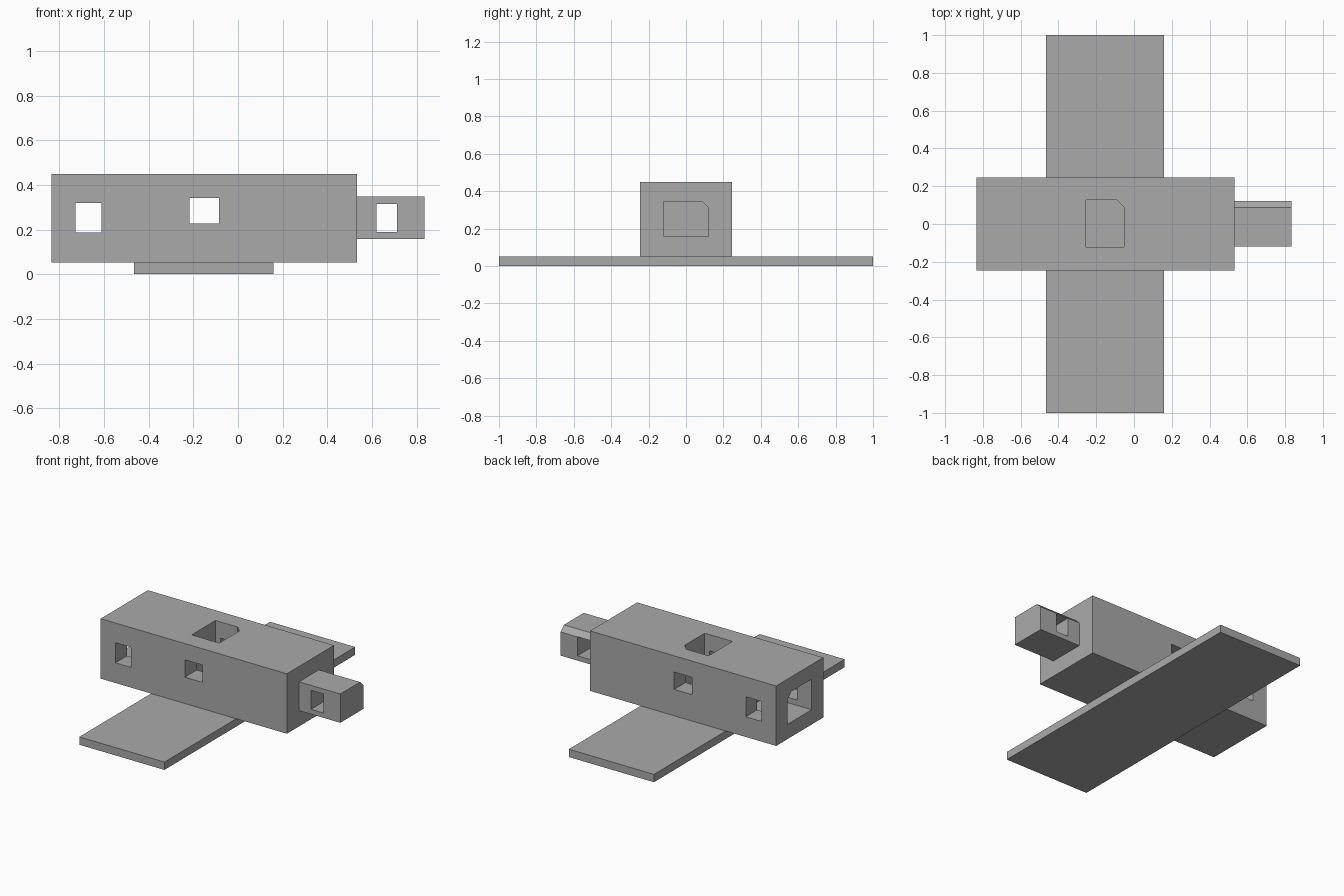
import bpy

cube = bpy.data.objects.get("Cube")
if cube:
    bpy.data.objects.remove(cube, do_unlink=True)

grey = bpy.data.materials.new("mid grey")
grey.use_nodes = True
colour = (0.4, 0.4, 0.4, 1)
grey.diffuse_color = colour
grey.node_tree.nodes["Principled BSDF"].inputs["Base Color"].default_value = colour


def prism(name, a, b, axis=0, chamfer=0):
    """Block from corner a to b, optionally keyed by a chamfer on the high
    corner of the cross-section perpendicular to the axis."""
    u, v = [i for i in range(3) if i != axis]
    ring = [(a[u], a[v]), (b[u], a[v])]
    if chamfer:
        ring += [(b[u], b[v] - chamfer), (b[u] - chamfer, b[v])]
    else:
        ring.append((b[u], b[v]))
    ring.append((a[u], b[v]))
    if axis == 1:
        ring.reverse()
    verts = []
    for end in (a[axis], b[axis]):
        for p, q in ring:
            co = [0, 0, 0]
            co[axis], co[u], co[v] = end, p, q
            verts.append(co)
    n = len(ring)
    faces = [list(range(n))[::-1], list(range(n, 2 * n))]
    faces += [(i, (i + 1) % n, (i + 1) % n + n, i + n) for i in range(n)]
    mesh = bpy.data.meshes.new(name)
    mesh.from_pydata(verts, [], faces)
    mesh.materials.append(grey)
    obj = bpy.data.objects.new(name, mesh)
    bpy.context.collection.objects.link(obj)
    return obj


def cut(target, cutter):
    cutter.hide_render = True
    cutter.hide_viewport = True
    cutter.display_type = 'WIRE'
    mod = target.modifiers.new(cutter.name, 'BOOLEAN')
    mod.operation = 'DIFFERENCE'
    mod.solver = 'EXACT'
    mod.object = cutter


def pin_hole(target, name, x0, x1, z0, z1):
    cut(target, prism(name, (x0, -0.4, z0), (x1, 0.4, z1), axis=1))


# Flat base plate
prism("base_plate", (-0.465, -1, 0), (0.16, 1, 0.052))

# Main beam with an end socket, a top socket and cross pin holes
beam = prism("beam", (-0.835, -0.247, 0.052), (0.532, 0.247, 0.45))
cut(beam, prism("end_socket_cutter", (-0.9, -0.125, 0.15), (-0.505, 0.128, 0.353),
                axis=0, chamfer=0.04))
cut(beam, prism("top_socket_cutter", (-0.255, -0.122, 0.118), (-0.052, 0.128, 0.5),
                axis=2, chamfer=0.04))
pin_hole(beam, "end_pin_cutter", -0.727, -0.612, 0.186, 0.319)
pin_hole(beam, "middle_pin_cutter", -0.217, -0.086, 0.227, 0.342)

# Keyed connector peg with its pin hole
peg = prism("connector_peg", (0.532, -0.12, 0.157), (0.835, 0.122, 0.348),
            axis=0, chamfer=0.034)
pin_hole(peg, "peg_pin_cutter", 0.62, 0.711, 0.189, 0.315)
